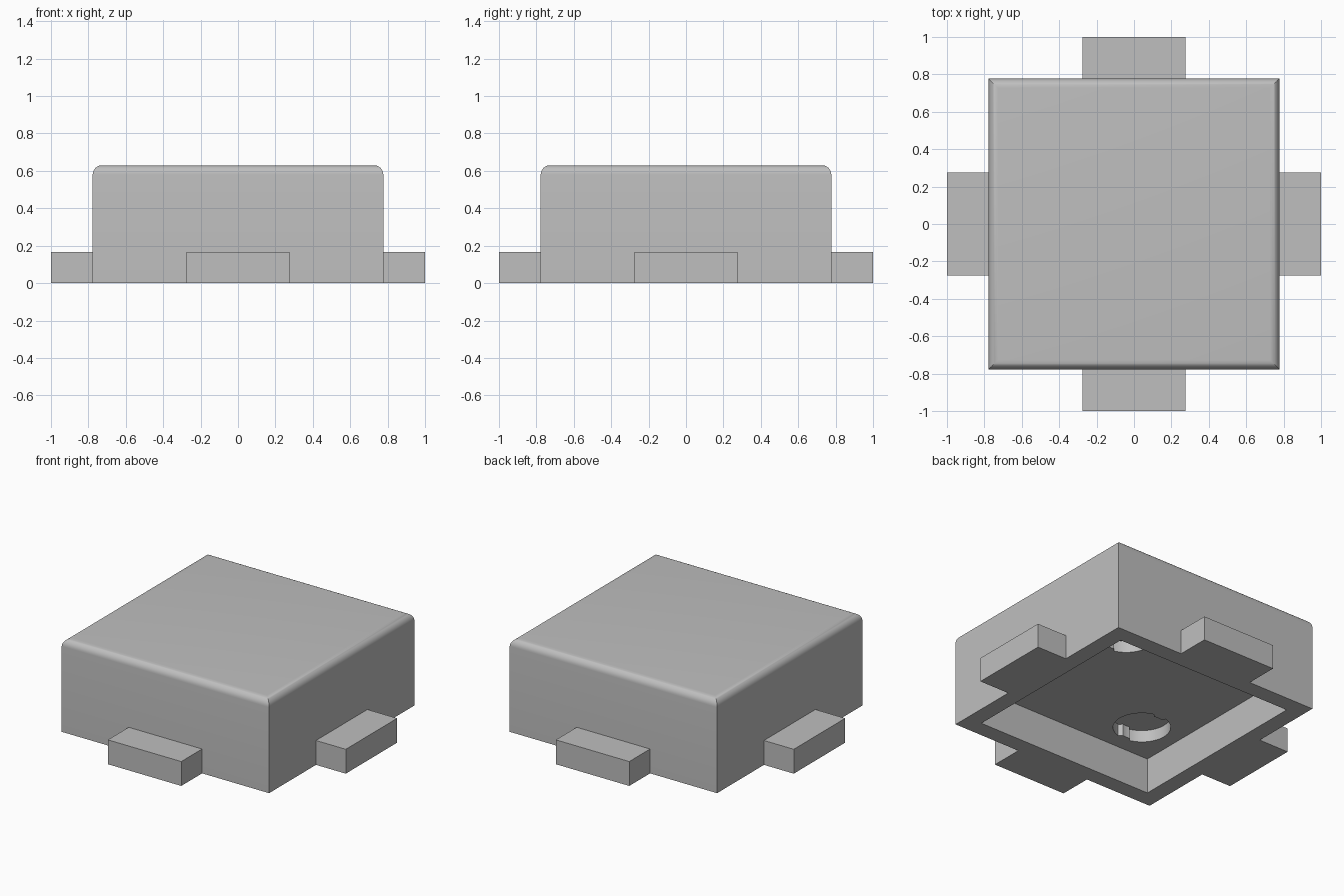
import bpy, bmesh, math

if "Cube" in bpy.data.objects:
    bpy.data.objects.remove(bpy.data.objects["Cube"], do_unlink=True)

HALF, HEIGHT, ROUND = 0.777, 0.63, 0.05      # main block
CAVITY, CEILING = 0.665, 0.24                # underside recess
SOCKET_R, SOCKET_TOP, SOCKET_POS = 0.177, 0.32, 0.39
LUG_HALF, LUG_HEIGHT = 0.275, 0.165

grey = bpy.data.materials.new("plain grey")
grey.use_nodes = True
colour = (0.52, 0.52, 0.52, 1)
grey.diffuse_color = colour
grey.node_tree.nodes["Principled BSDF"].inputs["Base Color"].default_value = colour


def prism(name, outline, z0, z1, rounding=0):
    """Extrude an outline upward, optionally rounding its top edges."""
    bm = bmesh.new()
    base = bm.faces.new([bm.verts.new((x, y, z0)) for x, y in outline])
    top = bmesh.ops.extrude_face_region(bm, geom=[base], use_keep_orig=True)["geom"]
    for v in [g for g in top if isinstance(g, bmesh.types.BMVert)]:
        v.co.z = z1
    bmesh.ops.recalc_face_normals(bm, faces=bm.faces[:])
    if rounding:
        rim = [e for e in bm.edges if all(v.co.z > z1 - 0.001 for v in e.verts)]
        bmesh.ops.bevel(bm, geom=rim, offset=rounding, segments=8,
                        profile=0.5, affect='EDGES')
    mesh = bpy.data.meshes.new(name)
    bm.to_mesh(mesh)
    bm.free()
    mesh.materials.append(grey)
    obj = bpy.data.objects.new(name, mesh)
    bpy.context.collection.objects.link(obj)
    return obj


def rectangle(x0, x1, y0, y1):
    return [(x0, y0), (x1, y0), (x1, y1), (x0, y1)]


def activate(obj):
    bpy.ops.object.select_all(action='DESELECT')
    obj.select_set(True)
    bpy.context.view_layer.objects.active = obj


def cut(target, cutter):
    cutter.hide_render = True
    mod = target.modifiers.new("cut", 'BOOLEAN')
    mod.operation = 'DIFFERENCE'
    mod.solver = 'EXACT'
    mod.object = cutter
    activate(target)
    bpy.ops.object.modifier_apply(modifier=mod.name)
    bpy.data.objects.remove(cutter, do_unlink=True)


# Main block with rounded top edges
body = prism("body", rectangle(-HALF, HALF, -HALF, HALF), 0, HEIGHT, ROUND)

# Square recess underneath
cut(body, prism("cavity_cutter", rectangle(-CAVITY, CAVITY, -CAVITY, CAVITY),
                -0.1, CEILING))

# Two round sockets in the recess, each with a pair of small inward tabs
for side in (-1, 1):
    outline = []
    for i in range(72):
        a = math.tau * i / 72
        r = SOCKET_R - (0.025 if abs(math.sin(a)) > 0.982 else 0)
        outline.append((side * SOCKET_POS + r * math.cos(a),
                        side * SOCKET_POS + r * math.sin(a)))
    cut(body, prism("socket_cutter", outline, 0.1, SOCKET_TOP))

activate(body)
bpy.ops.object.shade_smooth_by_angle(angle=math.radians(30))

# Four lugs at the foot of the sides
for name, turn in (("left_lug", 0), ("back_lug", 1), ("right_lug", 2), ("front_lug", 3)):
    lug = prism(name, rectangle(HALF, 1, -LUG_HALF, LUG_HALF), 0, LUG_HEIGHT)
    lug.rotation_euler.z = turn * math.pi / 2
